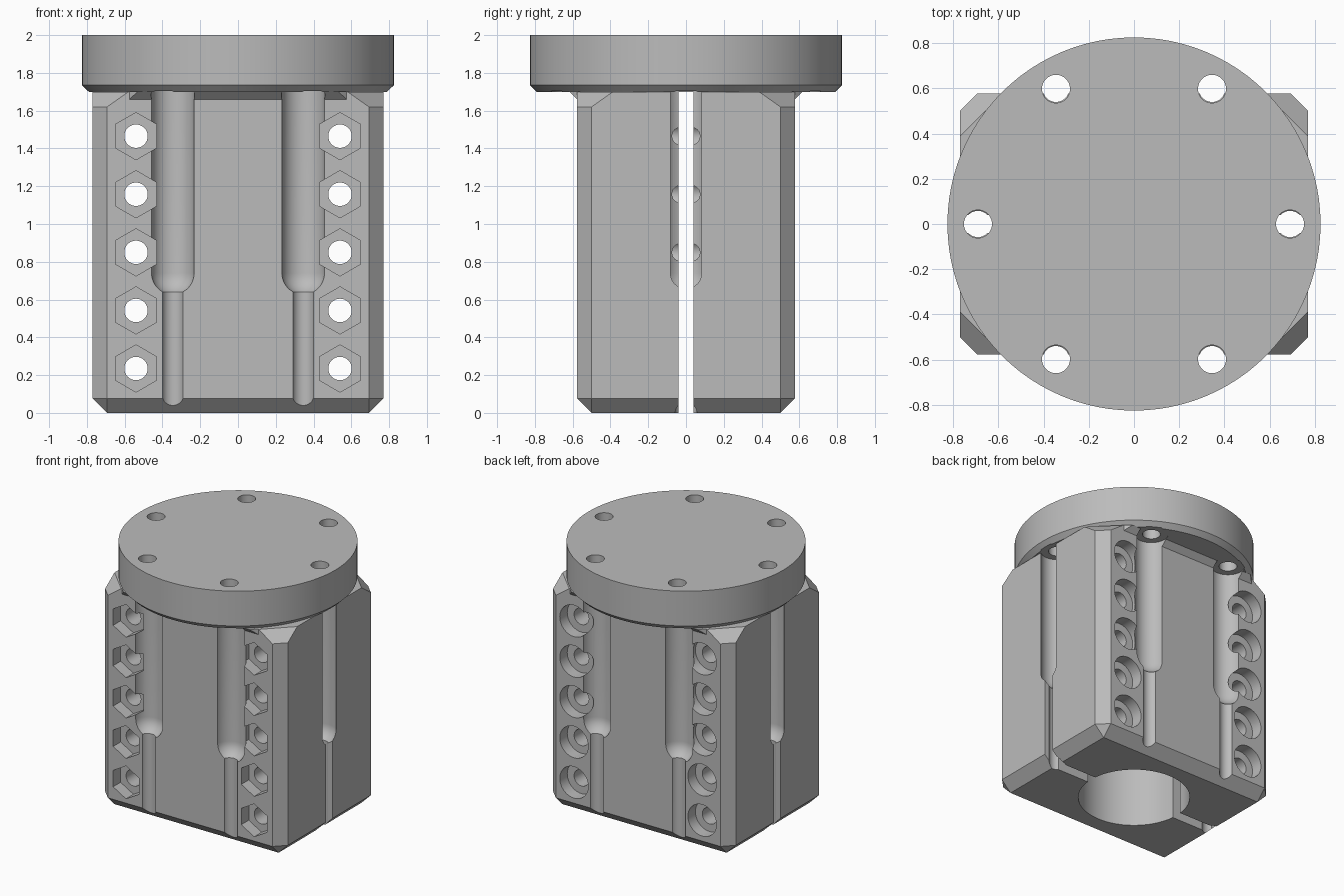
import bpy, bmesh, math
from mathutils import Matrix, Vector

if "Cube" in bpy.data.objects:
    bpy.data.objects.remove(bpy.data.objects["Cube"])

# One grey for the whole clamp
grey = bpy.data.materials.new("light grey")
grey.use_nodes = True
grey.diffuse_color = (0.5, 0.5, 0.5, 1)
grey.node_tree.nodes["Principled BSDF"].inputs["Base Color"].default_value = grey.diffuse_color

HALF_X, HALF_Y, BEVEL = 0.77, 0.577, 0.077
BODY_TOP, TOP, RADIUS = 1.70, 2.0, 0.825
cutters = []


def finish(bm, name):
    bmesh.ops.recalc_face_normals(bm, faces=bm.faces)
    mesh = bpy.data.meshes.new(name)
    bm.to_mesh(mesh)
    bm.free()
    mesh.materials.append(grey)
    obj = bpy.data.objects.new(name, mesh)
    bpy.context.collection.objects.link(obj)
    return obj


def box(bm, low, high):
    low, high = Vector(low), Vector(high)
    matrix = Matrix.Translation((low + high) / 2) @ Matrix.Diagonal((*(high - low), 1))
    bmesh.ops.create_cube(bm, size=1, matrix=matrix)


def revolve(name, profile, centre=(0, 0), steps=48):
    """Turn an (r, z) profile that starts and ends on the axis."""
    bm = bmesh.new()
    verts = [bm.verts.new((r, 0, z)) for r, z in profile]
    edges = [bm.edges.new(pair) for pair in zip(verts, verts[1:])]
    bmesh.ops.spin(bm, geom=verts + edges, cent=(0, 0, 0), axis=(0, 0, 1),
                   angle=math.tau, steps=steps, use_duplicate=False)
    bmesh.ops.remove_doubles(bm, verts=bm.verts, dist=0.0001)
    bmesh.ops.translate(bm, verts=bm.verts, vec=(*centre, 0))
    return finish(bm, name)


def rod_y(name, x, z, y0, y1, radius, sides):
    """Rod along y, with a corner at the top."""
    bm = bmesh.new()
    matrix = Matrix.Translation((x, (y0 + y1) / 2, z)) @ Matrix.Rotation(math.pi / 2, 4, 'X')
    bmesh.ops.create_cone(bm, cap_ends=True, segments=sides, radius1=radius,
                          radius2=radius, depth=y1 - y0, matrix=matrix)
    return finish(bm, name)


def boolean(target, tool, operation='DIFFERENCE'):
    mod = target.modifiers.new(tool.name, 'BOOLEAN')
    mod.object, mod.operation, mod.solver = tool, operation, 'EXACT'


# Body: block with chamfered upright and bottom edges
bm = bmesh.new()
box(bm, (-HALF_X, -HALF_Y, 0), (HALF_X, HALF_Y, BODY_TOP))
edges = [e for e in bm.edges if min(v.co.z for v in e.verts) < 0.01]
bmesh.ops.bevel(bm, geom=edges, offset=BEVEL, segments=1, affect='EDGES')
# Sloped top corners
for sx in (-1, 1):
    for sy in (-1, 1):
        cut = bmesh.ops.bisect_plane(
            bm, geom=bm.verts[:] + bm.edges[:] + bm.faces[:], clear_outer=True,
            plane_co=(sx * (HALF_X - BEVEL), sy * HALF_Y, 1.62),
            plane_no=(sx, sy, math.sqrt(2)))
        rim = [g for g in cut["geom_cut"] if isinstance(g, bmesh.types.BMEdge)]
        bmesh.ops.contextual_create(bm, geom=rim)
body = finish(bm, "clamp_body")

# Flange disc with a small chamfer under its rim
flange = revolve("flange", [(0, BODY_TOP), (0.79, BODY_TOP), (RADIUS, 1.735),
                            (RADIUS, TOP), (0, TOP)], steps=96)

# Sloped ledges joining the wide faces to the flange
limit = revolve("ledge_limit", [(0, 1.5), (0.815, 1.5), (0.815, 1.9), (0, 1.9)], steps=96)
ledges = []
for name, s in (("front_ledge", -1), ("back_ledge", 1)):
    bm = bmesh.new()
    profile = [(0.56, 1.66), (HALF_Y, 1.66), (0.62, 1.702), (0.56, 1.702)]
    face = bm.faces.new([bm.verts.new((-0.7, s * y, z)) for y, z in profile])
    ext = bmesh.ops.extrude_face_region(bm, geom=[face])
    bmesh.ops.translate(bm, vec=(1.4, 0, 0),
                        verts=[g for g in ext["geom"] if isinstance(g, bmesh.types.BMVert)])
    ledge = finish(bm, name)
    boolean(ledge, limit, 'INTERSECT')
    ledges.append(ledge)

# Central bore and clamping slot
bore = revolve("bore_cutter", [(0, -0.2), (0.385, -0.2), (0.385, 1.9), (0, 1.9)], steps=64)
bm = bmesh.new()
box(bm, (-1, -0.04, -0.2), (1, 0.04, 1.9))
slot = finish(bm, "slot_cutter")
for tool in (bore, slot):
    boolean(body, tool)
cutters += [limit, bore, slot]

# Six stepped screw channels running down from the flange
wide, narrow, hole = 0.115, 0.058, 0.062
a0 = math.asin(narrow / wide)
arc = [a0 + (math.pi / 2 - a0) * i / 6 for i in range(7)]
channel = [(0, -0.2), (narrow, -0.2)]
channel += [(wide * math.sin(a), 0.74 - wide * math.cos(a)) for a in arc]
channel += [(wide, 1.705), (hole, 1.705), (hole, 2.2), (0, 2.2)]
for i in range(6):
    a = i * math.pi / 3
    tool = revolve("channel_cutter", channel, (0.69 * math.cos(a), 0.69 * math.sin(a)))
    for part in (body, flange, *ledges):
        if part in (body, flange) or part.name.startswith("back") == (math.sin(a) > 0):
            boolean(part, tool)
    cutters.append(tool)

# Clamp bolts: hexagonal nut pockets in front, round head pockets behind
for x in (-0.54, 0.54):
    for i in range(5):
        z = 0.235 + 0.3075 * i
        for tool in (rod_y("bolt_cutter", x, z, -1, 1, 0.062, 32),
                     rod_y("nut_cutter", x, z, -1, 0.09 - HALF_Y, 0.125, 6),
                     rod_y("head_cutter", x, z, HALF_Y - 0.09, 1, 0.12, 40)):
            boolean(body, tool)
            cutters.append(tool)

# Apply the cuts, drop the cutters, and shade
parts = [body, flange, *ledges]
bpy.context.view_layer.update()
graph = bpy.context.evaluated_depsgraph_get()
results = [bpy.data.meshes.new_from_object(p.evaluated_get(graph)) for p in parts]
for part, mesh in zip(parts, results):
    part.modifiers.clear()
    part.data = mesh
    mesh.materials.clear()
    mesh.materials.append(grey)
for tool in cutters:
    bpy.data.objects.remove(tool)
bpy.ops.object.select_all(action='DESELECT')
for part in parts:
    part.select_set(True)
bpy.context.view_layer.objects.active = body
bpy.ops.object.shade_smooth_by_angle(angle=math.radians(25))
